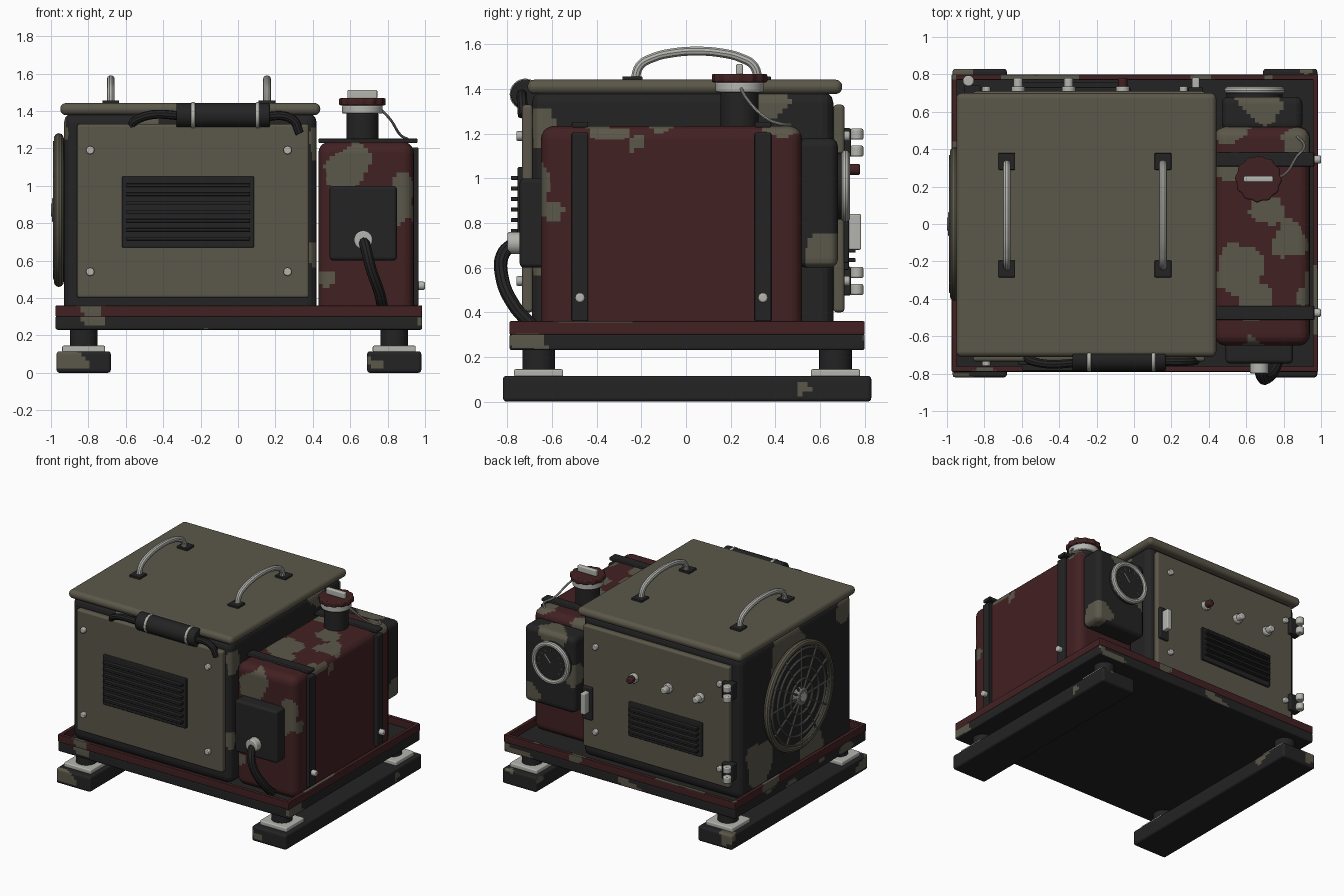
import bpy, bmesh, math
from mathutils import Vector, noise

if "Cube" in bpy.data.objects:
    bpy.data.objects.remove(bpy.data.objects["Cube"], do_unlink=True)


def material(name, r, g, b):
    m = bpy.data.materials.new(name)
    m.use_nodes = True
    m.diffuse_color = (r, g, b, 1)
    m.node_tree.nodes["Principled BSDF"].inputs["Base Color"].default_value = (r, g, b, 1)
    return m


OLIVE = material("olive paint", .105, .095, .067)
BLACK = material("black paint", .017, .017, .017)
RED = material("dark red paint", .055, .015, .016)
SILVER = material("bright metal", .46, .46, .43)
STEEL = material("dull steel", .16, .16, .15)


def finish(ob, name, mat, smooth=True):
    ob.name = name
    ob.data.materials.clear()
    ob.data.materials.append(mat)
    bpy.ops.object.select_all(action='DESELECT')
    ob.select_set(True)
    bpy.context.view_layer.objects.active = ob
    if smooth:
        bpy.ops.object.shade_smooth_by_angle(angle=math.radians(35))
    return ob


def from_bmesh(bm, name, mat):
    mesh = bpy.data.meshes.new(name)
    bm.to_mesh(mesh)
    bm.free()
    ob = bpy.data.objects.new(name, mesh)
    bpy.context.collection.objects.link(ob)
    return finish(ob, name, mat)


def box(name, x, y, z, mat, bevel=0.01, camo=None, segments=3):
    """Rounded box from axis ranges; camo is a rule that picks olive faces."""
    bm = bmesh.new()
    bmesh.ops.create_cube(bm, size=1)
    ranges = (x, y, z)
    for v in bm.verts:
        v.co = [r[0] if c < 0 else r[1] for r, c in zip(ranges, v.co)]
    if bevel:
        bmesh.ops.bevel(bm, geom=bm.edges[:], offset=bevel, segments=segments,
                        profile=0.5, affect='EDGES')
    if camo:
        for axis, (low, high) in enumerate(ranges):
            normal = Vector((axis == 0, axis == 1, axis == 2))
            for i in range(1, int((high - low) / 0.022)):
                bmesh.ops.bisect_plane(bm, geom=bm.verts[:] + bm.edges[:] + bm.faces[:], dist=1e-5,
                                       plane_co=normal * (low + i * 0.022), plane_no=normal)
    ob = from_bmesh(bm, name, mat)
    if camo:
        ob.data.materials.append(OLIVE)
        for p in ob.data.polygons:
            p.material_index = int(camo(p.center))
    ob.modifiers.new("even shading", 'WEIGHTED_NORMAL').keep_sharp = True
    return ob


def blobs(*spots):
    """Rule: wobbly patches around the given centres (x, y, z, radius)."""
    def rule(p):
        q = p + noise.noise_vector(p * 7) * 0.06
        return any((q - Vector(s[:3])).length < s[3] for s in spots)
    return rule


def streaks(p):
    return noise.noise(Vector((p.x * 4, p.y * 4, p.z * 9))) > 0.27


def cylinder(name, at, axis, r, depth, mat, sides=32, knurl=0):
    turn = {'x': (0, math.pi / 2, 0), 'y': (math.pi / 2, 0, 0), 'z': (0, 0, 0)}[axis]
    bpy.ops.mesh.primitive_cylinder_add(vertices=sides, radius=r, depth=depth, location=at, rotation=turn)
    ob = bpy.context.object
    for v in ob.data.vertices:
        if knurl and (v.index // 4) % 2:
            v.co.xy *= 1 - knurl
    finish(ob, name, mat)
    edge = ob.modifiers.new("soft edge", 'BEVEL')
    edge.width = min(0.008, depth * .2)
    edge.segments = 2
    return ob


def ring(name, at, axis, major, minor, mat):
    turn = {'x': (0, math.pi / 2, 0), 'y': (math.pi / 2, 0, 0)}[axis]
    bpy.ops.mesh.primitive_torus_add(major_radius=major, minor_radius=minor, major_segments=56,
                                     minor_segments=10, location=at, rotation=turn)
    return finish(bpy.context.object, name, mat)


def tube(name, paths, r, mat):
    curve = bpy.data.curves.new(name, 'CURVE')
    curve.dimensions = '3D'
    curve.bevel_depth, curve.bevel_resolution, curve.use_fill_caps = r, 3, True
    for path in paths:
        spline = curve.splines.new('BEZIER')
        spline.bezier_points.add(len(path) - 1)
        for bp, co in zip(spline.bezier_points, path):
            bp.co = co
            bp.handle_left_type = bp.handle_right_type = 'AUTO'
    ob = bpy.data.objects.new(name, curve)
    bpy.context.collection.objects.link(ob)
    finish(ob, name, mat, False)
    bpy.ops.object.convert(target='MESH')
    return finish(bpy.context.object, name, mat)


def vent(name, x, z, y, out, count):
    """Black louvre plate on a wall at y, facing out (-1 or 1)."""
    box(name + "_plate", x, sorted((y - out * .01, y + out * .02)), z, BLACK, .006)
    step = (z[1] - z[0]) / (count + 1)
    for i in range(count):
        h = z[0] + step * (i + 1)
        box(name + "_slat", (x[0] + .02, x[1] - .02), sorted((y, y + out * .05)), (h - .009, h + .009), BLACK, .004)


# Skids and vibration mounts
for side, cx in (("right", -.825), ("left", .835)):
    box(side + "_skid", (cx - .145, cx + .145), (-.82, .83), (0, .115), BLACK, .015,
        lambda p: p.z > .02 and abs(p.y) > .5 and streaks(p))
    for cy in (-.66, .67):
        box(side + "_mount_pad", (cx - .115, cx + .115), (cy - .11, cy + .11), (.11, .145), SILVER, .008)
        cylinder(side + "_mount", (cx, cy, .19), 'z', .073, .11, BLACK)

# Base tray with raised rim
box("base_tray", (-.975, .985), (-.79, .80), (.23, .305), BLACK, .01, lambda p: p.z < .3 and p.z > .232 and streaks(p))
for cy in (-.775, .785):
    box("tray_rim_long", (-.975, .985), (cy - .014, cy + .014), (.3, .36), RED, .005, streaks)
for cx in (-.96, .97):
    box("tray_rim_short", (cx - .014, cx + .014), (-.79, .8), (.3, .36), RED, .005, streaks)

# Main housing and lid
box("housing", (-.93, .42), (-.69, .66), (.3, 1.39), BLACK, .05,
    blobs((-.93, .1, 1.26, .2), (-.93, .42, .5, .17), (-.93, -.6, 1.3, .1), (-.93, -.2, .42, .14),
          (-.5, -.69, 1.36, .09), (.42, -.66, 1.25, .09), (.42, .35, 1.38, .1), (.42, -.66, .65, .07)))
box("lid", (-.95, .44), (-.71, .70), (1.378, 1.442), OLIVE, .03, None, 5)

# Front and back panels with corner screws
for name, y, out in (("front", -.685, -1), ("back", .66, 1)):
    box(name + "_panel", (-.86, .38), sorted((y, y + out * .05)), (.40, 1.33), OLIVE, .015)
    for sx in (-.79, .265):
        for sz in (.54, 1.19):
            cylinder(name + "_screw", (sx, y + out * .06, sz), 'y', .022, .03, SILVER, 16)
vent("front_vent", (-.62, .085), (.67, 1.05), -.735, -1, 7)
vent("back_vent", (-.64, -.02), (.59, .85), .71, 1, 5)

# Back controls, hinges and latch
for sx, mat in ((-.06, RED), (-.35, SILVER), (-.62, SILVER)):
    cylinder("control_collar", (sx, .72, 1.04), 'y', .036, .03, SILVER)
    cylinder("control_knob", (sx, .75, 1.04), 'y', .025, .06, mat, 16)
for sz in (.54, 1.16):
    box("hinge_plate", (-.91, -.82), (.68, .74), (sz - .065, sz + .065), BLACK)
    for dz in (-.038, .038):
        cylinder("hinge_knuckle", (-.885, .765, sz + dz), 'z', .03, .05, SILVER, 20)
box("latch_plate", (.29, .37), (.70, .73), (.62, .87), BLACK, .008)
box("latch_bar", (.31, .35), (.72, .785), (.68, .84), SILVER, .008)

# Front grip bar
tube("grip_rail", [[(-.58, -.7, 1.3), (-.54, -.735, 1.355), (-.2, -.735, 1.365), (.1, -.735, 1.365),
                    (.29, -.735, 1.355), (.33, -.73, 1.28)]], .024, BLACK)
cylinder("grip", (-.08, -.72, 1.377), 'x', .066, .5, BLACK)
for gx in (-.24, .105):
    cylinder("grip_band", (gx, -.72, 1.377), 'x', .07, .02, SILVER)

# Lifting handles on the lid
for hx in (-.68, .155):
    for hy in (-.24, .335):
        box("handle_foot", (hx - .045, hx + .045), (hy - .045, hy + .045), (1.435, 1.457), BLACK, .005)
    arc = [(hx, .048 - .275 * math.cos(a), 1.45 + .12 * math.sin(a) ** .8)
           for a in (math.pi * i / 8 for i in range(1, 8))]
    tube("lifting_handle", [[(hx, -.23, 1.44)] + arc + [(hx, .325, 1.44)]], .021, SILVER)

# Cooling fan on the right wall
fan_z = .87
cylinder("fan_recess", (-.935, 0, fan_z), 'x', .385, .02, BLACK, 56)
ring("fan_surround", (-.958, 0, fan_z), 'x', .385, .026, OLIVE)
for r in (.13, .21, .29, .355):
    ring("fan_guard_ring", (-.98, 0, fan_z), 'x', r, .009, STEEL)
spokes = [math.tau * i / 12 for i in range(12)]
tube("fan_guard_spokes", [[(-.98, r * math.cos(a), fan_z + r * math.sin(a)) for r in (.04, .37)] for a in spokes],
     .008, STEEL)
cylinder("fan_hub", (-.97, 0, fan_z), 'x', .065, .05, STEEL)
cylinder("fan_hub_cap", (-.99, 0, fan_z), 'x', .035, .02, SILVER)

# Fuel tank with straps
box("fuel_tank", (.43, .94), (-.65, .52), (.3, 1.235), RED, .06,
    blobs((.56, -.27, 1.235, .14), (.63, -.42, 1.235, .09), (.72, .08, 1.235, .08), (.84, -.06, 1.235, .1),
          (.88, .42, 1.235, .09), (.52, .3, 1.235, .07), (.6, -.65, 1.11, .11), (.56, -.65, 1.02, .07),
          (.89, -.65, 1.0, .08), (.89, -.65, .87, .07), (.92, -.36, 1.235, .07), (.94, -.25, 1.16, .045),
          (.5, .52, 1.2, .1), (.45, -.65, .5, .07)), 5)
for sy in (-.475, .345):
    box("strap_top", (.43, .96), (sy - .037, sy + .037), (1.228, 1.252), BLACK, .006)
    box("strap_side", (.925, .965), (sy - .037, sy + .037), (.36, 1.205), BLACK, .006)
    cylinder("strap_bolt", (.978, sy, .465), 'x', .022, .044, SILVER, 16)

# Filler neck, cap and tether
neck = (.665, .24)
for name, r, low, high, mat, knurl in (("filler_neck", .085, 1.21, 1.39, BLACK, 0),
                                       ("filler_collar", .108, 1.385, 1.432, SILVER, 0),
                                       ("filler_cap", .125, 1.43, 1.468, RED, .06)):
    cylinder(name, (*neck, (low + high) / 2), 'z', r, high - low, mat, 48, knurl)
box("cap_handle", (.585, .745), (.224, .256), (1.465, 1.512), SILVER, .008)
tube("cap_tether", [[(.75, .24, 1.42), (.81, .27, 1.36), (.87, .36, 1.27), (.91, .42, 1.245), (.87, .47, 1.24)]],
     .007, SILVER)

# Outlet box and cable in front of the tank
box("outlet_box", (.49, .85), (-.745, -.63), (.60, 1.0), BLACK, .02)
cylinder("cable_gland", (.67, -.765, .71), 'y', .05, .07, SILVER)
tube("cable", [[(.67, -.77, .71), (.685, -.82, .66), (.71, -.825, .56), (.755, -.77, .43), (.775, -.69, .34)]],
     .03, BLACK)

# Gauge box behind the tank
box("gauge_box", (.47, .90), (.5, .68), (.60, 1.18), BLACK, .035,
    blobs((.66, .68, 1.16, .11), (.9, .6, .64, .09), (.85, .68, .68, .08), (.49, .64, .9, .08)))
gx, gz = .645, .965
cylinder("gauge_body", (gx, .69, gz), 'y', .15, .06, BLACK, 48)
ring("gauge_bezel", (gx, .715, gz), 'y', .142, .02, SILVER)
ticks = [math.radians(-40 + 26 * i) for i in range(11)]
tube("gauge_marks", [[(gx + r * math.cos(a), .72, gz + r * math.sin(a)) for r in (.085, .108)] for a in ticks],
     .004, STEEL)
tube("gauge_needle", [[(gx, .722, gz), (gx + .05, .722, gz + .06)]], .005, SILVER)
